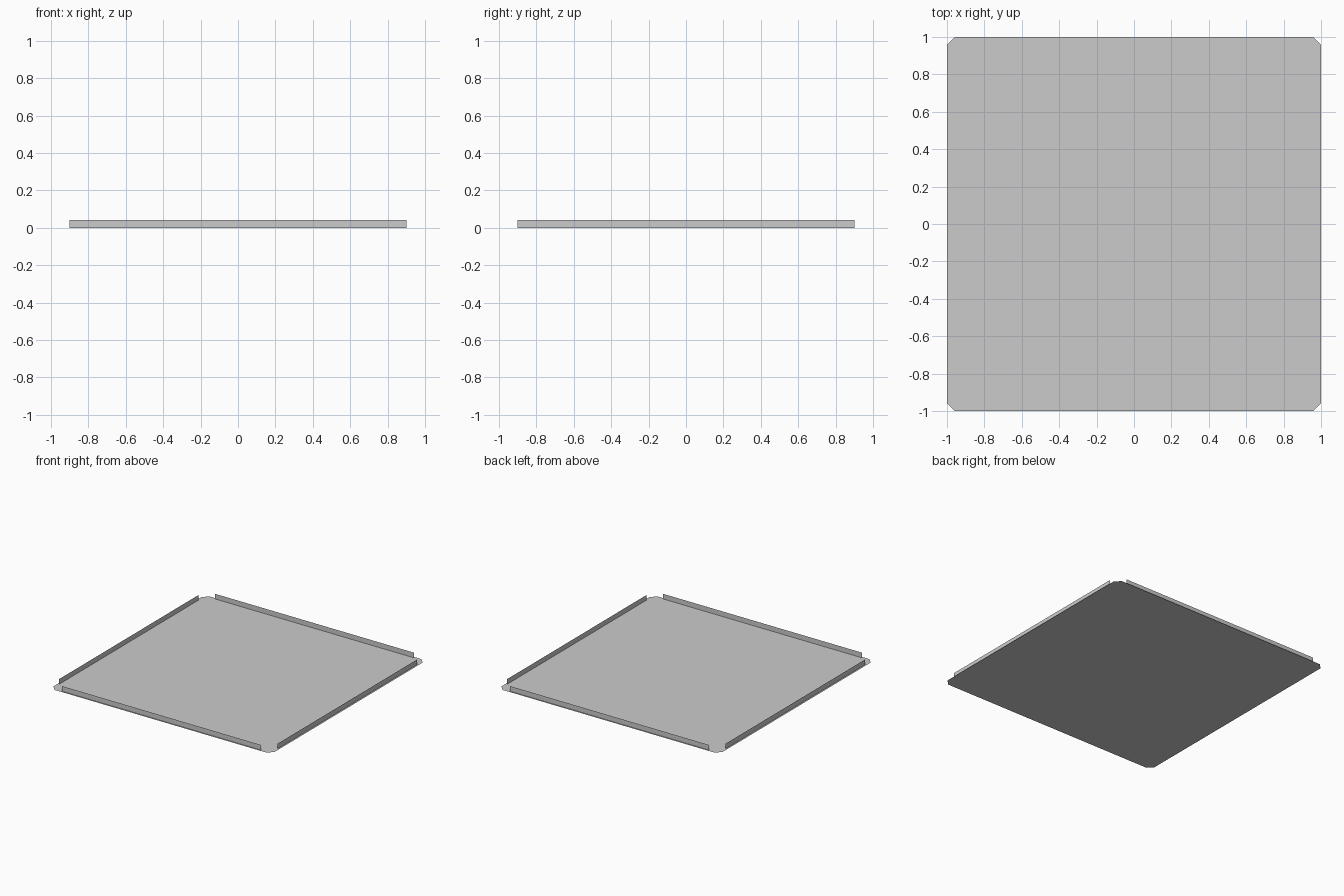
import bpy
import bmesh
from mathutils import Matrix
from math import radians

if "Cube" in bpy.data.objects:
    bpy.data.objects.remove(bpy.data.objects["Cube"])

PANEL_X, PANEL_Y = 0.93, 0.945   # inner floor half sizes
CUT = 0.957                      # start of the corner chamfer
WALL_POS, WALL_H, SEG = 0.987, 0.042, 0.6

light = bpy.data.materials.new("light_rim")
light.diffuse_color = (0.8, 0.8, 0.8, 1)
light.use_nodes = True
light.node_tree.nodes["Principled BSDF"].inputs["Base Color"].default_value = light.diffuse_color


def make(name, faces, mat=None):
    """Object from a few polygons, welded where they touch."""
    bm = bmesh.new()
    for pts in faces:
        bm.faces.new([bm.verts.new(p) for p in pts])
    bmesh.ops.remove_doubles(bm, verts=bm.verts, dist=1e-5)
    me = bpy.data.meshes.new(name)
    bm.to_mesh(me)
    bm.free()
    ob = bpy.data.objects.new(name, me)
    bpy.context.collection.objects.link(ob)
    if mat:
        me.materials.append(mat)
    return ob


# Floor panel
corners = [(-PANEL_X, -PANEL_Y, 0), (PANEL_X, -PANEL_Y, 0),
           (PANEL_X, PANEL_Y, 0), (-PANEL_X, PANEL_Y, 0)]
make("floor_panel", [corners])

# Chamfered rim: one strip per side and one triangle per corner
outer = [(-CUT, -1, 0), (CUT, -1, 0), (1, -CUT, 0), (1, CUT, 0),
         (CUT, 1, 0), (-CUT, 1, 0), (-1, CUT, 0), (-1, -CUT, 0)]
rim = []
for i in range(4):
    a, b = corners[i], corners[(i + 1) % 4]
    rim.append([outer[2 * i], outer[2 * i + 1], b, a])
    rim.append([outer[2 * i + 1], outer[(2 * i + 2) % 8], b])
make("floor_rim", rim, light)

# Thin upright walls, three panels on each side
for s, side in enumerate(("front", "right", "back", "left")):
    turn = Matrix.Rotation(radians(90 * s), 4, 'Z')
    for k in range(3):
        x0 = -0.9 + k * SEG
        x1 = x0 + SEG
        wall = make(f"{side}_wall_{k + 1}",
                    [[(x0, -WALL_POS, 0), (x1, -WALL_POS, 0),
                      (x1, -WALL_POS, WALL_H), (x0, -WALL_POS, WALL_H)]])
        wall.data.transform(turn)
